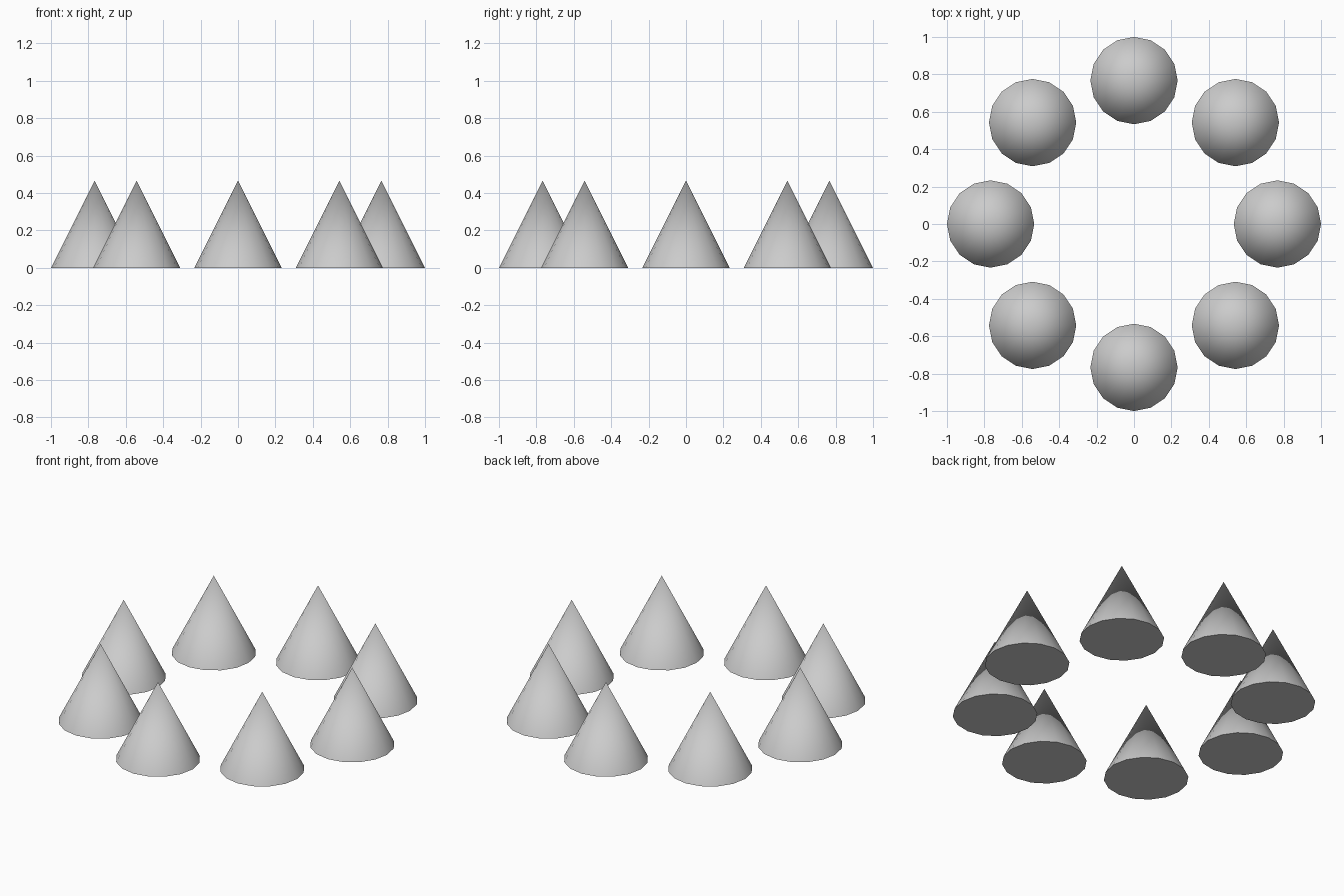
import bpy
from math import cos, sin, tau

if "Cube" in bpy.data.objects:
    bpy.data.objects.remove(bpy.data.objects["Cube"])

COUNT, SIDES = 8, 16
RADIUS, HEIGHT = 0.2333, 0.4667
RING = 1 - RADIUS

# Ring of identical upright cones, base on the ground
for i in range(COUNT):
    a = tau * i / COUNT
    bpy.ops.mesh.primitive_cone_add(
        vertices=SIDES, radius1=RADIUS, radius2=0, depth=HEIGHT,
        location=(RING * cos(a), RING * sin(a), HEIGHT / 2))
    cone = bpy.context.object
    cone.name = f"cone_{i + 1}"
    bpy.ops.object.shade_smooth_by_angle()
